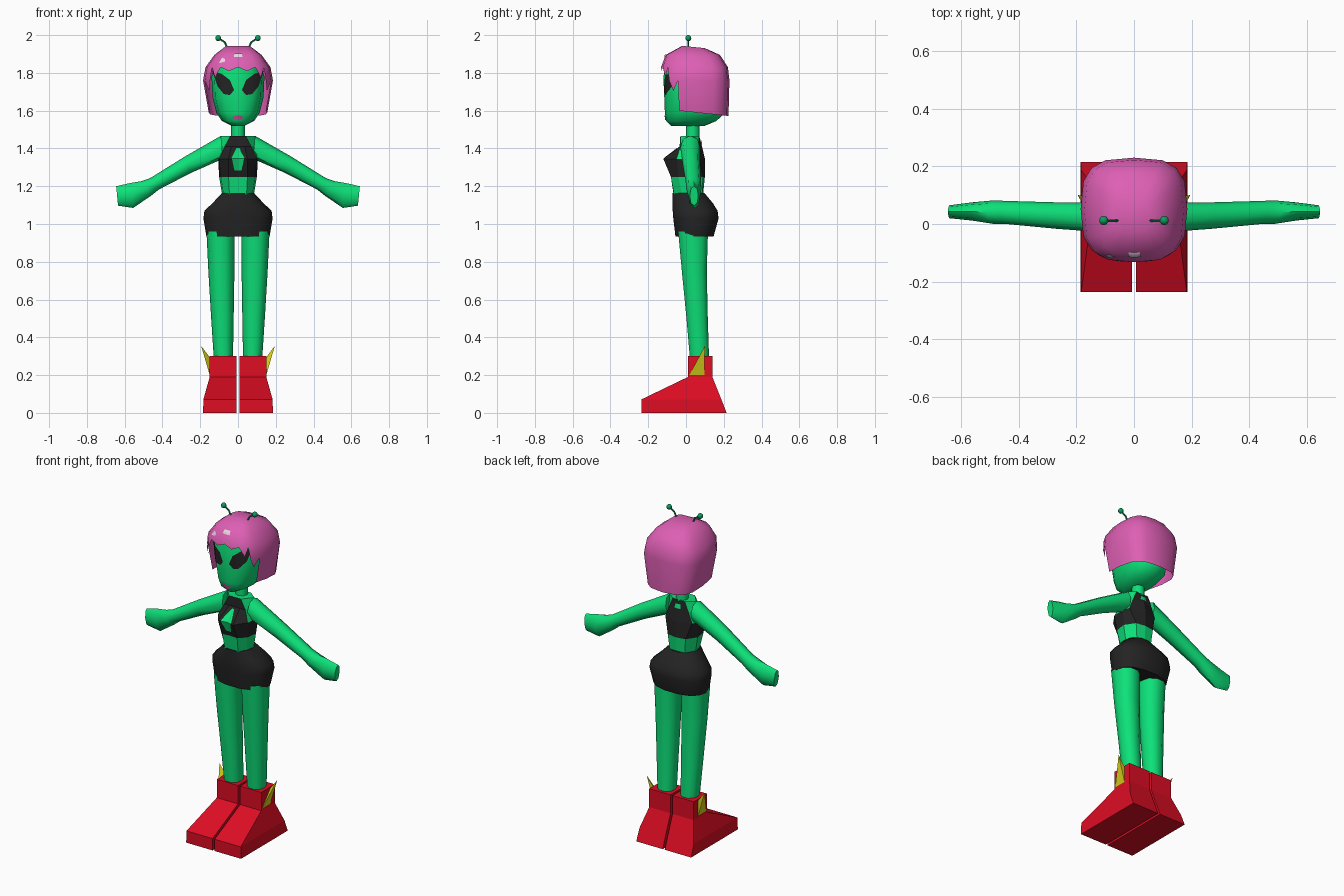
import bpy, bmesh, math
from mathutils import Vector

cube = bpy.data.objects.get("Cube")
if cube:
    bpy.data.objects.remove(cube)


def material(name, r, g, b):
    m = bpy.data.materials.new(name)
    m.use_nodes = True
    m.diffuse_color = (r, g, b, 1)
    bsdf = next(n for n in m.node_tree.nodes if n.type == 'BSDF_PRINCIPLED')
    bsdf.inputs["Base Color"].default_value = (r, g, b, 1)
    bsdf.inputs["Roughness"].default_value = 0.7
    return m


SKIN = material("green skin", 0.004, 0.75, 0.19)
BLACK = material("black cloth", 0.017, 0.017, 0.017)
RED = material("red boots", 0.73, 0.004, 0.017)
HAIR = material("pink hair", 0.73, 0.115, 0.456)
YELLOW = material("yellow wings", 0.7, 0.65, 0.01)
LIPS = material("lip pink", 0.55, 0.06, 0.26)
SHINE = material("hair shine", 0.8, 0.68, 0.75)
STALK = material("dark green", 0.004, 0.33, 0.11)


def finish(name, bm, mats, angle=0, recalc=True):
    if recalc:
        bmesh.ops.recalc_face_normals(bm, faces=bm.faces)
    me = bpy.data.meshes.new(name)
    bm.to_mesh(me)
    bm.free()
    for m in mats:
        me.materials.append(m)
    if angle:
        me.shade_smooth()
        me.set_sharp_from_angle(angle=math.radians(angle))
    ob = bpy.data.objects.new(name, me)
    bpy.context.collection.objects.link(ob)
    return ob


def ring(c, u, v, n, p):
    """Rounded ring around c with half axes u and v."""
    pts = []
    for i in range(n):
        a = 2 * math.pi * i / n
        ca, sa = math.cos(a), math.sin(a)
        pts.append(Vector(c) + Vector(u) * math.copysign(abs(ca) ** p, ca)
                   + Vector(v) * math.copysign(abs(sa) ** p, sa))
    return pts


def level(z, x0, x1, y0, y1, n=12, p=0.8, tilt=0):
    return ring(((x0 + x1) / 2, (y0 + y1) / 2, z), ((x1 - x0) / 2, 0, 0),
                (0, (y1 - y0) / 2, tilt), n, p)


def loft(name, rings, mats, angle=0, side=1, rule=None, caps=True):
    bm = bmesh.new()
    rows = [[bm.verts.new((p[0] * side, p[1], p[2])) for p in r] for r in rings]
    n = len(rows[0])
    for j in range(len(rows) - 1):
        for i in range(n):
            k = (i + 1) % n
            f = bm.faces.new((rows[j][i], rows[j][k], rows[j + 1][k], rows[j + 1][i]))
            f.material_index = rule(j, i) if rule else 0
    if caps:
        bm.faces.new(rows[0])
        bm.faces.new(rows[-1])
    return finish(name, bm, mats, angle)


def decal(name, target, outline, mat, facing=-1, lift=0.004):
    """Convex x-z outline cut out of the target's surface and lifted slightly."""
    bm = bmesh.new()
    bm.from_mesh(target.data)
    bad = [f for f in bm.faces if f.normal.y * facing < 0.05]
    bmesh.ops.delete(bm, geom=bad, context='FACES')
    pts = [Vector((x, 0, z)) for x, z in outline]
    mid = sum(pts, Vector()) / len(pts)
    for a, b in zip(pts, pts[1:] + pts[:1]):
        no = (b - a).cross(Vector((0, 1, 0)))
        if no.dot(mid - a) > 0:
            no.negate()
        bmesh.ops.bisect_plane(bm, geom=bm.verts[:] + bm.edges[:] + bm.faces[:],
                               plane_co=a, plane_no=no, clear_outer=True)
    for v in bm.verts:
        v.co += v.normal * lift
    for f in bm.faces:
        f.material_index = 0
    return finish(name, bm, [mat], recalc=False)


# Head and neck
head = loft("head", [level(z, -r, r, y0, y1) for z, r, y0, y1 in (
    (1.52, .035, -.08, .10), (1.545, .085, -.105, .16), (1.59, .115, -.112, .21),
    (1.67, .135, -.115, .205), (1.78, .14, -.12, .2), (1.87, .11, -.1, .17))],
    [SKIN], 50)
loft("neck", [level(z, -.036, .036, 0, .072, 8, 1) for z in (1.44, 1.56)], [SKIN], 50)

# Eyes and lips
eye = [(.132, 1.81), (.085, 1.794), (.042, 1.762), (.02, 1.709),
       (.042, 1.683), (.074, 1.688), (.106, 1.73)]
for s, side in ((1, "left"), (-1, "right")):
    decal(side + "_eye", head, [(x * s, z) for x, z in eye], BLACK)
decal("lips", head, [(-.03, 1.564), (-.012, 1.576), (.012, 1.576), (.03, 1.564),
                     (.012, 1.552), (-.012, 1.552)], LIPS)


# Bobbed hair: a shell with a face opening and a jagged fringe
def build_hair():
    n = 16
    rings = [level(z, -r, r, y0, y1, n, .65, t) for z, r, y0, y1, t in (
        (1.59, .155, -.115, .225, -.018), (1.76, .185, -.125, .23, 0),
        (1.83, .172, -.132, .222, 0), (1.895, .125, -.108, .18, 0),
        (1.937, .07, -.02, .1, -.006))]
    bm = bmesh.new()
    rows = [[bm.verts.new(p) for p in r] for r in rings]

    def is_open(j, i):
        return (j == 0 and 9 <= i <= 14) or (j == 1 and 10 <= i <= 13)

    for j in range(len(rows) - 1):
        for i in range(n):
            k = (i + 1) % n
            a, b, c, d = rows[j][i], rows[j][k], rows[j + 1][k], rows[j + 1][i]
            if not is_open(j, i):
                bm.faces.new((a, b, c, d))
            elif not is_open(j + 1, i):
                drop = .35 if j == 0 else (.8 if i in (10, 13) else .3)
                tip = (c.co + d.co) / 2
                tip = tip.lerp((a.co + b.co) / 2, drop) + Vector((0, -.004, 0))
                bm.faces.new((bm.verts.new(tip), c, d))
    bm.faces.new(rows[-1])
    return finish("hair", bm, [HAIR], 50)


hair = build_hair()
decal("middle_hair_shine", hair, [(-.022, 1.882), (-.018, 1.9), (.02, 1.9), (.024, 1.882)], SHINE)
decal("side_hair_shine", hair, [(-.1, 1.85), (-.082, 1.88), (-.068, 1.872), (-.068, 1.858)], SHINE)

# Torso: half outline per level, mirrored into a full ring
halves = [
    (1.15, -.065, (.045, -.062), (.075, -.02), (.083, .03), (.05, .085), .09),
    (1.25, -.075, (.05, -.08), (.09, -.04), (.1, .03), (.06, .09), .1),
    (1.345, -.105, (.05, -.12), (.1, -.05), (.105, .03), (.09, .07), .1),
    (1.41, -.032, (.035, -.034), (.07, -.03), (.097, .03), (.065, .07), .085),
    (1.467, -.03, (.025, -.03), (.04, -.03), (.09, .03), (.04, .07), .07)]
torso_rings = []
for z, front, *pts, back in halves:
    half = [(x, y, z) for x, y in pts]
    torso_rings.append([(0, front, z)] + half + [(0, back, z)]
                       + [(-x, y, h) for x, y, h in reversed(half)])


def top_rule(row, col):
    if row == 1:
        return 1
    return int(row > 1 and col in (0, 1, 4, 5, 8, 9))


torso = loft("torso", torso_rings, [SKIN, BLACK], rule=top_rule)
decal("keyhole", torso, [(-.008, 1.4), (.008, 1.4), (.034, 1.35), (.02, 1.285),
                         (-.02, 1.285), (-.034, 1.35)], SKIN)
decal("back_notch", torso, [(-.02, 1.42), (.02, 1.42), (.015, 1.445), (-.015, 1.445)], SKIN, 1)

# Shorts
loft("shorts", [level(z, -r, r, y0, y1, 14, .85) for z, r, y0, y1 in (
    (.933, .167, -.058, .148), (1.03, .183, -.07, .175), (1.07, .178, -.073, .17),
    (1.11, .135, -.074, .145), (1.163, .086, -.072, .1))], [BLACK], 45)

for s, side in ((1, "left"), (-1, "right")):
    # Arm and fist: upper point, lower point and depth of each section
    sections = []
    for xt, zt, xb, zb, y0, y1 in (
            (.09, 1.467, .08, 1.345, -.03, .075), (.28, 1.358, .25, 1.27, -.017, .075),
            (.465, 1.243, .42, 1.182, 0, .08), (.51, 1.227, .46, 1.15, 0, .082),
            (.57, 1.217, .555, 1.085, .012, .075), (.645, 1.2, .635, 1.097, .02, .065)):
        sections.append(ring(((xt + xb) / 2, (y0 + y1) / 2, (zt + zb) / 2),
                             ((xt - xb) / 2, 0, (zt - zb) / 2),
                             (0, (y1 - y0) / 2, 0), 8, .9))
    loft(side + "_arm", sections, [SKIN], 50, s)

    # Leg
    loft(side + "_leg", [level(z, *r, 10, .9) for z, *r in (
        (.27, .027, .127, .02, .125), (.5, .023, .142, 0, .118),
        (.75, .019, .157, -.025, .113), (.96, .018, .167, -.045, .12))], [SKIN], 50, s)

    # Boot
    loft(side + "_boot", [[(.007, y0, z), (x, y0, z), (x, y1, z), (.007, y1, z)]
                          for z, x, y0, y1 in (
        (0, .185, -.235, .215), (.072, .183, -.235, .187),
        (.19, .15, .01, .14), (.302, .15, .01, .14))], [RED], 0, s)

    # Ankle wing
    bm = bmesh.new()
    v = [bm.verts.new((x * s, y, z)) for x, y, z in (
        (.147, .012, .19), (.147, .097, .19), (.147, .097, .29), (.195, .1, .355))]
    for tri in ((0, 1, 2), (0, 1, 3), (1, 2, 3), (2, 0, 3)):
        bm.faces.new([v[i] for i in tri])
    finish(side + "_ankle_wing", bm, [YELLOW])

    # Antenna stalk and ball
    path = ((.052, 1.925), (.062, 1.945), (.07, 1.962), (.105, 1.985))
    loft(side + "_antenna_stalk", [ring((x, .012, z), (.004, 0, -.003), (0, .005, 0), 6, 1)
                                   for x, z in path], [STALK], 50, s)
    bm = bmesh.new()
    bmesh.ops.create_uvsphere(bm, u_segments=10, v_segments=6, radius=.016)
    bmesh.ops.translate(bm, verts=bm.verts, vec=(.105 * s, .012, 1.984))
    finish(side + "_antenna_ball", bm, [STALK], 60)
